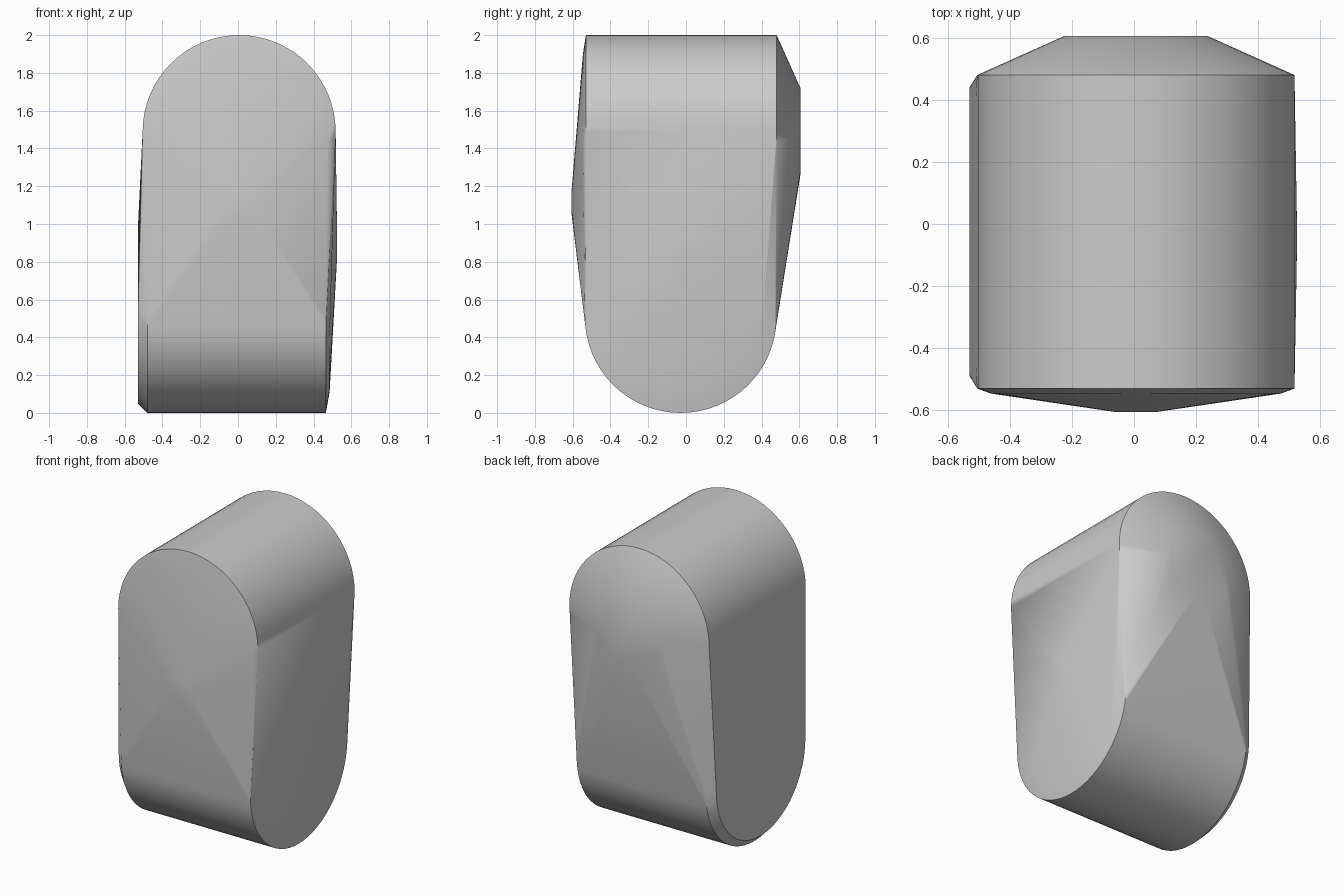
import bpy
import bmesh
import math
from mathutils import Vector

if "Cube" in bpy.data.objects:
    bpy.data.objects.remove(bpy.data.objects["Cube"], do_unlink=True)

SEGMENTS = 64


def ring(bm, axis, along, across, height, radius, segments=SEGMENTS):
    """Add a circle of points facing along the x or y axis."""
    for i in range(segments):
        a = math.tau * i / segments
        side = across + radius * math.cos(a)
        z = height + radius * math.sin(a)
        bm.verts.new(Vector((along, side, z) if axis == "x" else (side, along, z)))


bm = bmesh.new()

# Upper barrel running front to back, with its two rims
for y in (-0.53, 0.48):
    ring(bm, "y", y, 0.006, 1.489, 0.511)

# Lower barrel running left to right, crossed under the upper one
for x in (-0.48, 0.465):
    ring(bm, "x", x, -0.028, 0.507, 0.507)

# Front: slight bevel, then a shallow peak
ring(bm, "y", -0.546, 0.006, 1.43, 0.468)
ring(bm, "y", -0.605, 0.006, 1.115, 0.07, 16)

# Back: round raised cap
ring(bm, "y", 0.605, 0.006, 1.489, 0.232)

# Right side (-x): flat disc with a bevelled edge
ring(bm, "x", -0.53, -0.025, 0.515, 0.465)

# Left side (+x): slight bevel and a very shallow peak
ring(bm, "x", 0.485, -0.028, 0.55, 0.44)
ring(bm, "x", 0.525, -0.04, 0.87, 0.04, 16)

# Stretch one tight skin over all the rings
hull = bmesh.ops.convex_hull(bm, input=bm.verts[:])
loose = [v for v in bm.verts if not v.link_faces]
bmesh.ops.delete(bm, geom=loose, context="VERTS")
bmesh.ops.dissolve_limit(bm, angle_limit=0.002, verts=bm.verts[:], edges=bm.edges[:])
bmesh.ops.recalc_face_normals(bm, faces=bm.faces[:])

mesh = bpy.data.meshes.new("rounded_block")
bm.to_mesh(mesh)
bm.free()
block = bpy.data.objects.new("rounded_block", mesh)
bpy.context.collection.objects.link(block)

# Plain grey surface
grey = bpy.data.materials.new("light_grey")
grey.use_nodes = True
colour = (0.6, 0.6, 0.6, 1.0)
grey.diffuse_color = colour
grey.node_tree.nodes["Principled BSDF"].inputs["Base Color"].default_value = colour
mesh.materials.append(grey)

# Smooth curves, sharp rims
bpy.ops.object.select_all(action="DESELECT")
block.select_set(True)
bpy.context.view_layer.objects.active = block
bpy.ops.object.shade_smooth_by_angle(angle=math.radians(30))
